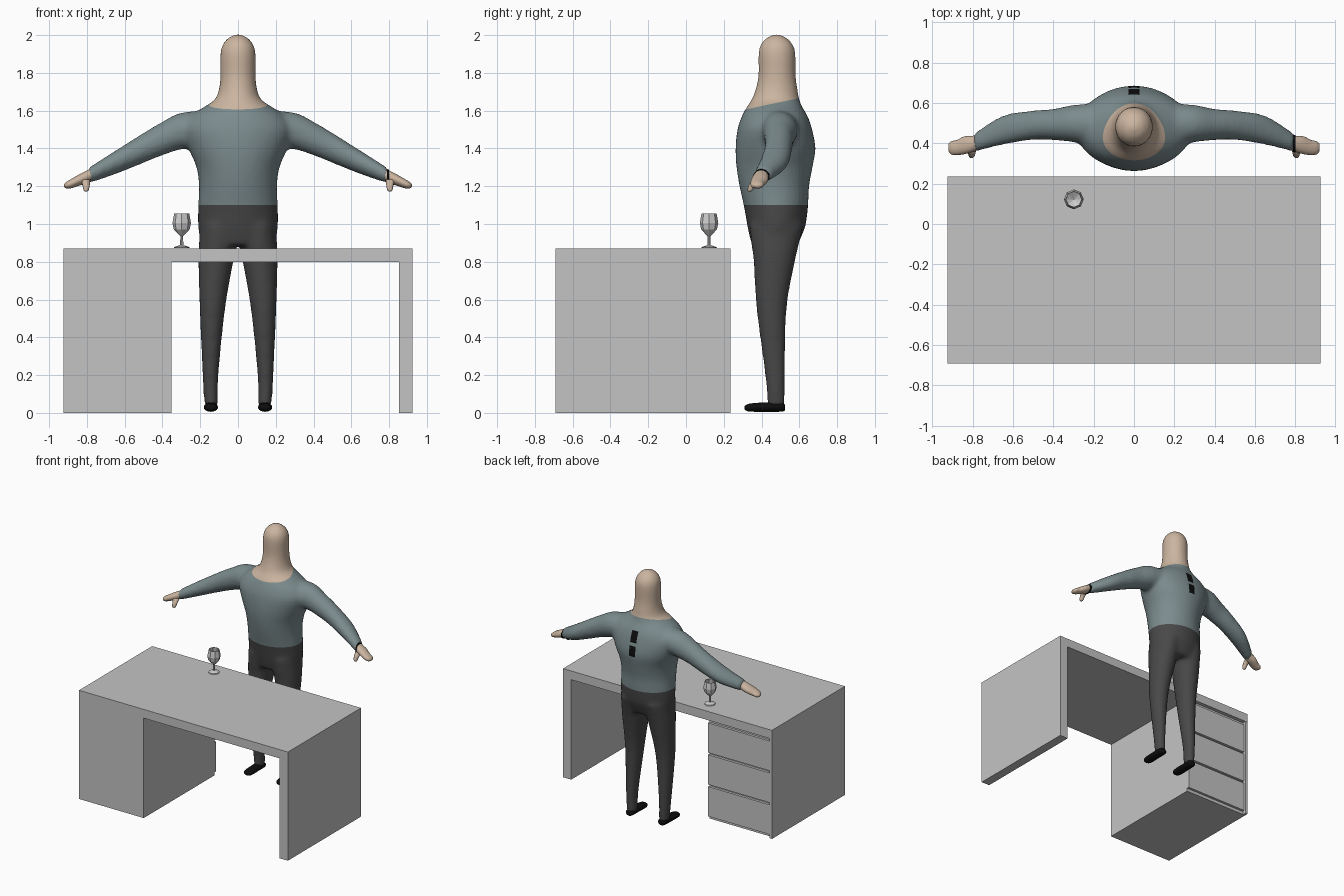
import bpy, bmesh, math
from mathutils import Vector

if "Cube" in bpy.data.objects:
    bpy.data.objects.remove(bpy.data.objects["Cube"])


def material(name, rgb):
    m = bpy.data.materials.new(name)
    m.diffuse_color = (*rgb, 1)
    m.use_nodes = True
    m.node_tree.nodes["Principled BSDF"].inputs["Base Color"].default_value = m.diffuse_color
    return m


SKIN = material("skin", (0.60, 0.46, 0.35))
SHIRT = material("shirt_grey_blue", (0.20, 0.26, 0.27))
PANTS = material("trouser_charcoal", (0.065, 0.065, 0.065))
BLACK = material("black", (0.004, 0.004, 0.004))
DESK = material("desk_grey", (0.55, 0.55, 0.55))
GLASS = material("glass_grey", (0.60, 0.60, 0.60))


def finish(name, bm, mats, smooth=False):
    bmesh.ops.recalc_face_normals(bm, faces=bm.faces)
    me = bpy.data.meshes.new(name)
    bm.to_mesh(me)
    bm.free()
    for m in mats:
        me.materials.append(m)
    for p in me.polygons:
        p.use_smooth = smooth
    ob = bpy.data.objects.new(name, me)
    bpy.context.collection.objects.link(ob)
    return ob


def box(name, x0, x1, y0, y1, z0, z1, mat):
    bm = bmesh.new()
    bmesh.ops.create_cube(bm, size=1)
    for v in bm.verts:
        v.co = ((x0 + x1) / 2 + v.co.x * (x1 - x0),
                (y0 + y1) / 2 + v.co.y * (y1 - y0),
                (z0 + z1) / 2 + v.co.z * (z1 - z0))
    return finish(name, bm, [mat])


def refine(rows, steps):
    """Catmull-Rom rows between the given cross-sections."""
    out = []
    for i in range(len(rows) - 1):
        p0, p1, p2, p3 = (rows[max(0, min(len(rows) - 1, i + k))] for k in (-1, 0, 1, 2))
        for s in range(steps):
            t = s / steps
            out.append([0.5 * (2 * b + (c - a) * t + (2 * a - 5 * b + 4 * c - d) * t * t
                               + (3 * b - a - 3 * c + d) * t ** 3)
                        for a, b, c, d in zip(p0, p1, p2, p3)])
    return out + [rows[-1]]


def loft(bm, rows, axis, side=1, n=32, steps=4):
    """Rows are (position on axis, low/high of first other axis, low/high of second)."""
    others = [i for i in range(3) if i != axis]
    rings = []
    for t, a0, a1, b0, b1 in refine(rows, steps):
        ring = []
        for k in range(n):
            ang = 2 * math.pi * k / n
            co = [0, 0, 0]
            co[axis] = t
            co[others[0]] = (a0 + a1) / 2 + math.cos(ang) * (a1 - a0) / 2
            co[others[1]] = (b0 + b1) / 2 + math.sin(ang) * (b1 - b0) / 2
            co[0] *= side
            ring.append(bm.verts.new(co))
        rings.append(ring)
    for r, q in zip(rings, rings[1:]):
        for k in range(n):
            bm.faces.new((r[k], r[(k + 1) % n], q[(k + 1) % n], q[k]))
    bm.faces.new(rings[0])
    bm.faces.new(rings[-1])


# Body: torso with head, legs and arms, fused and softened
torso = [(z, -hx, hx, f, b) for z, hx, f, b in [
    (0.885, .195, .35, .59), (0.95, .207, .333, .618), (1.0, .212, .323, .635),
    (1.1, .211, .305, .647), (1.2, .207, .283, .652), (1.3, .22, .267, .67),
    (1.4, .262, .262, .686), (1.5, .29, .272, .668), (1.57, .25, .295, .645),
    (1.62, .18, .322, .615), (1.66, .122, .348, .60), (1.72, .10, .37, .59),
    (1.79, .094, .383, .581), (1.9, .094, .383, .58), (1.95, .082, .395, .566),
    (1.985, .053, .425, .535), (2.003, .02, .46, .5)]]
leg = [(1.0, .0, .2, .335, .625), (.9, .008, .207, .345, .60), (.8, .025, .21, .358, .577),
       (.55, .068, .203, .373, .533), (.2, .103, .188, .418, .525), (.03, .105, .178, .432, .523)]
arm = [(.15, .38, .60, 1.42, 1.60), (.3, .405, .59, 1.395, 1.59), (.4, .415, .57, 1.363, 1.542),
       (.5, .417, .562, 1.323, 1.483), (.65, .392, .537, 1.263, 1.388), (.795, .355, .447, 1.213, 1.297)]
bm = bmesh.new()
loft(bm, torso, 2)
for s in (-1, 1):
    loft(bm, leg, 2, s)
    loft(bm, arm, 0, s)
body = finish("body", bm, [SHIRT, SKIN, PANTS, BLACK])
mod = body.modifiers.new("fuse", 'REMESH')
mod.mode = 'VOXEL'
mod.voxel_size = 0.014
mod = body.modifiers.new("soften", 'SMOOTH')
mod.factor = 0.5
mod.iterations = 10
fused = bpy.data.meshes.new_from_object(
    body.evaluated_get(bpy.context.evaluated_depsgraph_get()))
body.modifiers.clear()
body.data = fused

# Clothing borders: cut clean lines, then colour by region
neck_co, neck_no = Vector((0, .34, 1.612)), Vector((0, -.21, 1)).normalized()
patches = [(1.385, 1.465), (1.49, 1.575)]
bm = bmesh.new()
bm.from_mesh(fused)
cuts = [(neck_co, neck_no), ((0, 0, 1.1), (0, 0, 1))]
cuts += [((x, 0, 0), (1, 0, 0)) for x in (-.027, .027)]
cuts += [((0, 0, z), (0, 0, 1)) for pair in patches for z in pair]
for co, no in cuts:
    bmesh.ops.bisect_plane(bm, geom=bm.verts[:] + bm.edges[:] + bm.faces[:],
                           dist=1e-5, plane_co=co, plane_no=no)
for f in bm.faces:
    c = f.calc_center_median()
    f.smooth = True
    f.material_index = 0
    if (c - neck_co).dot(neck_no) > 0:
        f.material_index = 1
    elif c.z < 1.1:
        f.material_index = 2
    elif abs(c.x) < .027 and c.y > .55 and any(a < c.z < b for a, b in patches):
        f.material_index = 3
bm.to_mesh(fused)
bm.free()
if not fused.materials:
    for m in (SHIRT, SKIN, PANTS, BLACK):
        fused.materials.append(m)

# Hands with thumbs, and shoes
hand = [(.765, .37, .44, 1.235, 1.30), (.80, .357, .437, 1.216, 1.283), (.84, .346, .434, 1.203, 1.263),
        (.88, .341, .415, 1.19, 1.24), (.905, .345, .41, 1.187, 1.225), (.92, .362, .395, 1.195, 1.212)]
thumb = [(1.172, .798, .812, .332, .346), (1.18, .79, .818, .326, .354),
         (1.205, .785, .823, .332, .37), (1.235, .782, .83, .35, .40)]
shoe = [(.31, .125, .16, .018, .035), (.325, .112, .175, .009, .046), (.36, .106, .181, .006, .052),
        (.43, .108, .18, .006, .056), (.49, .108, .178, .006, .058), (.515, .113, .172, .008, .052),
        (.525, .125, .16, .015, .04)]
for s, label in ((-1, "right"), (1, "left")):
    bm = bmesh.new()
    loft(bm, hand, 0, s, 20)
    loft(bm, thumb, 2, s, 12)
    finish(label + "_hand", bm, [SKIN], True)
    bm = bmesh.new()
    loft(bm, shoe, 1, s, 20)
    finish(label + "_shoe", bm, [BLACK], True)

# Thin wrist band
bm = bmesh.new()
loft(bm, [(.788, .357, .443, 1.214, 1.291), (.799, .354, .441, 1.211, 1.287)], 0, 1, 24, 1)
finish("wrist_band", bm, [BLACK], True)

# Desk
box("desk_top", -.925, .925, -.69, .235, .80, .87, DESK)
box("desk_side_panel", .852, .925, -.69, .235, 0, .80, DESK)
box("pedestal", -.905, -.352, -.69, .205, 0, .80, DESK)
box("pedestal_outer_panel", -.925, -.905, -.69, .233, 0, .80, DESK)
for i in range(3):
    z = .025 + i * .255
    box("drawer_front_%d" % (i + 1), -.897, -.352, .205, .225, z, z + .238, DESK)

# Eight-sided wine glass, turned profile
profile = [(.0, .872), (.042, .872), (.04, .878), (.009, .888), (.007, .935), (.02, .948),
           (.042, .972), (.049, 1.005), (.04, 1.055), (.037, 1.055), (.045, 1.005),
           (.038, .975), (.0, .953)]
bm = bmesh.new()
verts = [bm.verts.new((-.298 + r, .122, z)) for r, z in profile]
edges = [bm.edges.new(p) for p in zip(verts, verts[1:])]
bmesh.ops.spin(bm, geom=verts + edges, cent=(-.298, .122, 0), axis=(0, 0, 1),
               angle=2 * math.pi, steps=8)
bmesh.ops.remove_doubles(bm, verts=bm.verts, dist=1e-4)
finish("wine_glass", bm, [GLASS])
